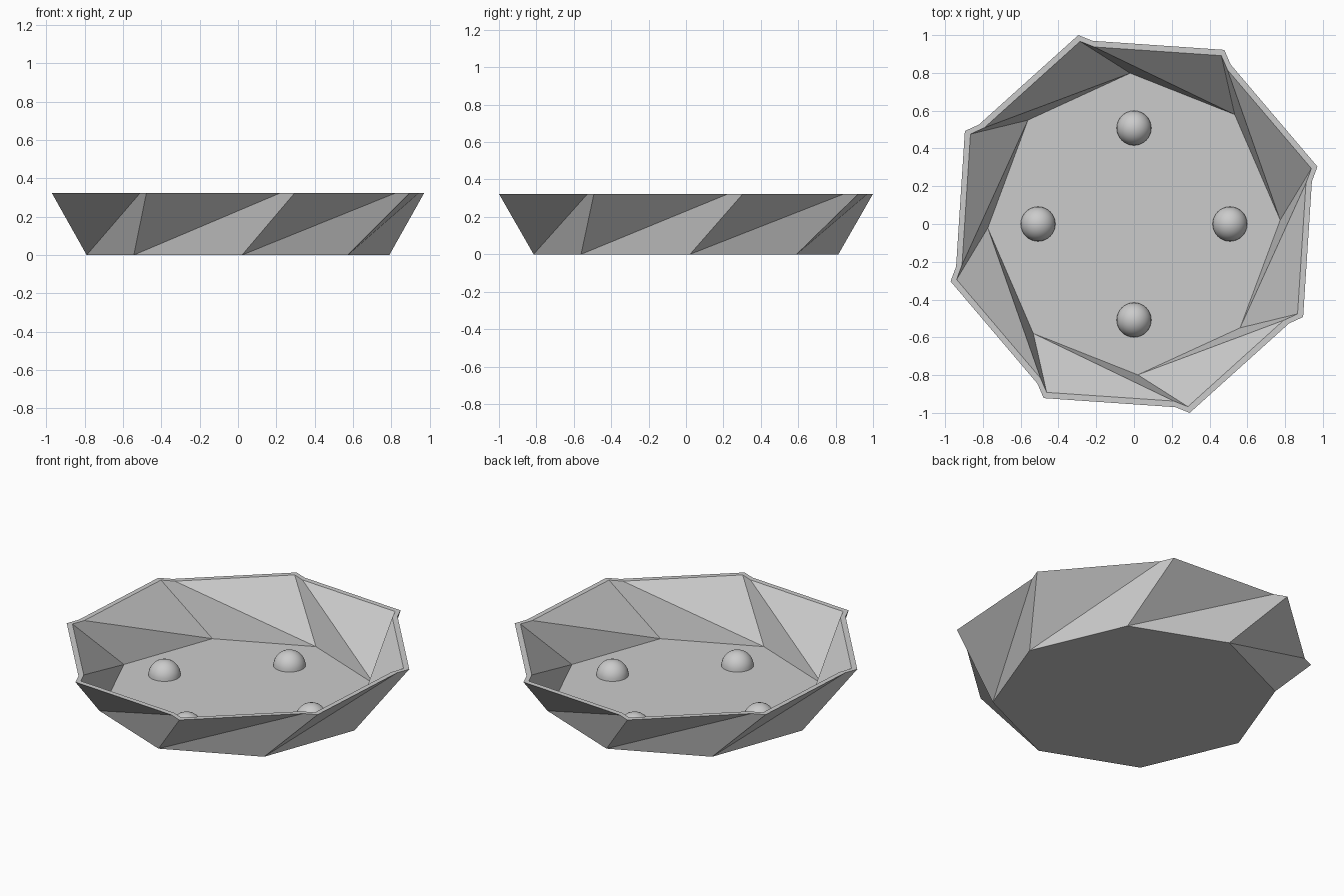
import bpy, bmesh, math
from mathutils import Vector

if "Cube" in bpy.data.objects:
    bpy.data.objects.remove(bpy.data.objects["Cube"], do_unlink=True)

SIDES = 8
HEIGHT = 0.323
FLOOR = 0.01

grey = bpy.data.materials.new("light grey")
grey.use_nodes = True
colour = (0.6, 0.6, 0.6, 1)
grey.diffuse_color = colour
grey.node_tree.nodes["Principled BSDF"].inputs["Base Color"].default_value = colour


def add_object(name, bm):
    mesh = bpy.data.meshes.new(name)
    bm.to_mesh(mesh)
    bm.free()
    mesh.materials.append(grey)
    obj = bpy.data.objects.new(name, mesh)
    bpy.context.collection.objects.link(obj)
    return obj


def octagon(rx, ry, start, z):
    angles = [math.radians(start) + math.tau * i / SIDES for i in range(SIDES)]
    return [Vector((rx * math.cos(a), ry * math.sin(a), z)) for a in angles]


def shell(bm, base_scale, top_scale, base_z, inward):
    """Twisted wall and floor; returns the notched rim loop."""
    base = octagon(0.79 * base_scale, 0.815 * base_scale, 1.5, base_z)
    tips = octagon(1.015 * top_scale, 1.045 * top_scale, 16.9, HEIGHT)
    # each notch lies beside the next tip, parallel to the floor edge
    notches = [tips[(i + 1) % SIDES] - (base[(i + 1) % SIDES] - base[i]) * 0.135
               for i in range(SIDES)]
    b, t, n = [[bm.verts.new(p) for p in ring] for ring in (base, tips, notches)]

    def face(verts):
        bm.faces.new(verts[::-1] if inward else verts)

    for i in range(SIDES):
        j = (i + 1) % SIDES
        face([b[i], n[i], t[i]][::-1])
        face([b[i], b[j], t[j], n[i]])
    face(b[::-1])
    return [v for pair in zip(t, n) for v in pair]


# Bowl: outer shell, inner shell and flat rim
bm = bmesh.new()
outer = shell(bm, 1, 1, 0, False)
inner = shell(bm, 0.98, 0.967, FLOOR, True)
for i in range(len(outer)):
    j = (i + 1) % len(outer)
    bm.faces.new([outer[i], outer[j], inner[j], inner[i]])
bmesh.ops.recalc_face_normals(bm, faces=bm.faces)
add_object("twisted_bowl", bm)

# Four smooth domes on the floor
for name, x, y in (("left", 1, 0), ("right", -1, 0), ("back", 0, 1), ("front", 0, -1)):
    bm = bmesh.new()
    bmesh.ops.create_uvsphere(bm, u_segments=32, v_segments=16, radius=0.092)
    low = [v for v in bm.verts if v.co.z < -0.001]
    bmesh.ops.delete(bm, geom=low, context="VERTS")
    for f in bm.faces:
        f.smooth = True
    dome = add_object(name + "_dome", bm)
    dome.location = (0.508 * x, 0.508 * y, FLOOR - 0.002)
